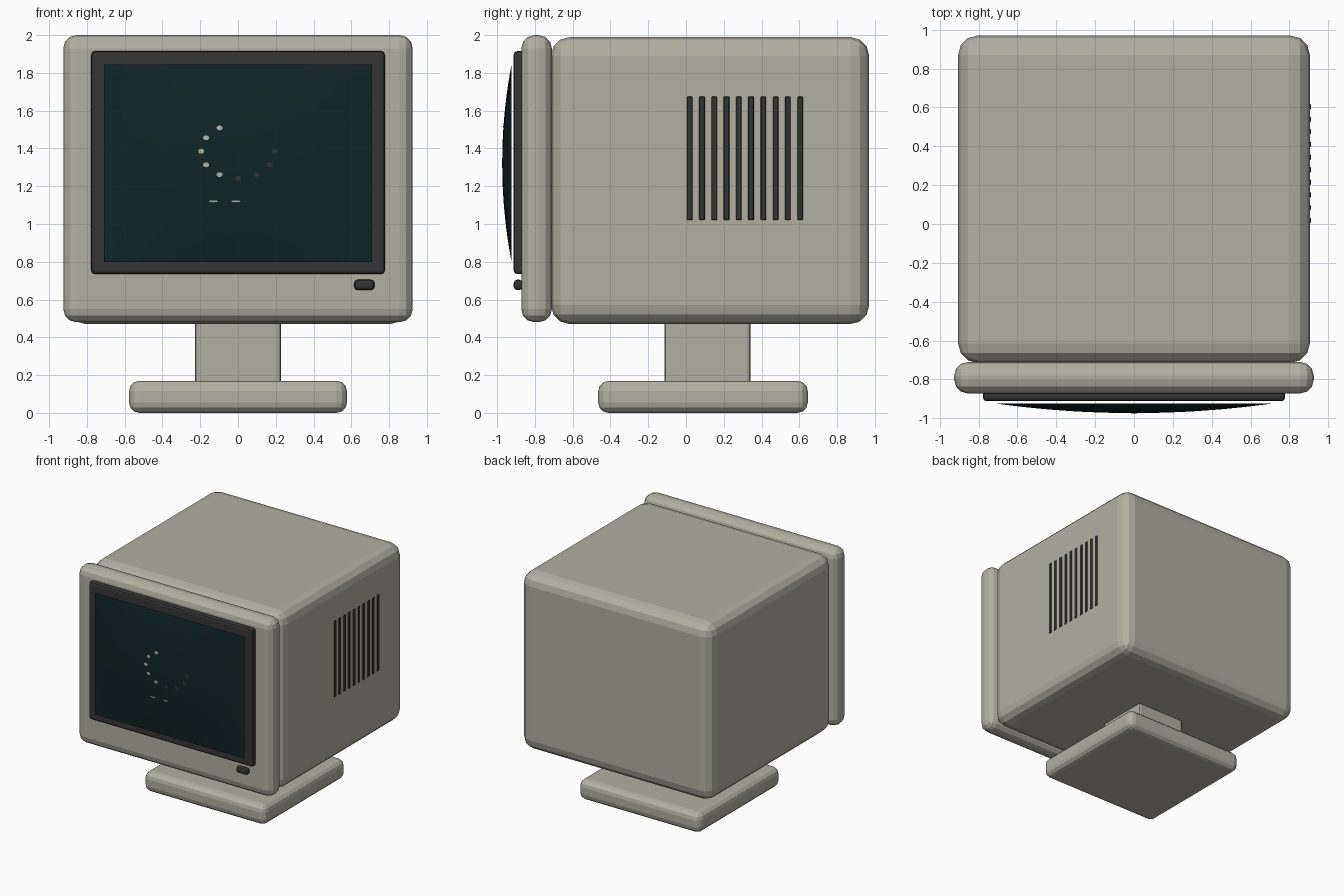
import bpy, bmesh, math

if "Cube" in bpy.data.objects:
    bpy.data.objects.remove(bpy.data.objects["Cube"])

def material(name, rgb):
    m = bpy.data.materials.new(name)
    m.diffuse_color = (*rgb, 1)
    m.use_nodes = True
    m.node_tree.nodes["Principled BSDF"].inputs["Base Color"].default_value = m.diffuse_color
    return m

beige = material("beige plastic", (0.45, 0.432, 0.36))
dark = material("dark grey plastic", (0.036, 0.035, 0.036))
glass = material("dark teal glass", (0.005, 0.018, 0.019))

def finish(name, bm, mat):
    bmesh.ops.recalc_face_normals(bm, faces=bm.faces)
    me = bpy.data.meshes.new(name)
    bm.to_mesh(me)
    bm.free()
    me.materials.append(mat)
    ob = bpy.data.objects.new(name, me)
    bpy.context.collection.objects.link(ob)
    return ob

def box(name, lo, hi, mat, bevel=0.0, segments=3):
    """Bevelled box between two corners."""
    bm = bmesh.new()
    bmesh.ops.create_cube(bm, size=1)
    for v in bm.verts:
        v.co = [(a + b) / 2 + c * (b - a) for a, b, c in zip(lo, hi, v.co)]
    if bevel:
        bmesh.ops.bevel(bm, geom=bm.edges[:], offset=bevel, segments=segments,
                        profile=0.5, affect='EDGES', clamp_overlap=True)
    return finish(name, bm, mat)

# Stand
box("base", (-0.577, -0.465, 0), (0.577, 0.645, 0.17), beige, 0.055)
box("neck", (-0.228, -0.115, 0.12), (0.228, 0.341, 0.55), beige, 0.018, 2)

# Case
box("case", (-0.905, -0.715, 0.47), (0.905, 0.97, 1.99), beige, 0.1)
box("front_frame", (-0.925, -0.872, 0.48), (0.925, -0.71, 2.0), beige, 0.07)
box("screen_surround", (-0.777, -0.912, 0.735), (0.777, -0.82, 1.915), dark, 0.018, 2)
box("power_button", (0.615, -0.912, 0.65), (0.723, -0.865, 0.705), dark, 0.018, 2)

# Vents on the right side only
for i in range(10):
    y = 0.02 + i * 0.0649
    box(f"vent_{i + 1}", (0.88, y - 0.015, 1.02), (0.91, y + 0.015, 1.675), dark, 0.004, 1)

# Bulging screen, a thin sheet just in front of the surround
W, H, CZ = 0.71, 0.522, 1.322

def screen_y(x, z):
    u, v = x / W, (z - CZ) / H
    return -0.924 - 0.049 * (1 - u * u) * (1 - v * v)

bm = bmesh.new()
bmesh.ops.create_grid(bm, x_segments=24, y_segments=24, size=1)
for v in bm.verts:
    x, z = v.co.x * W, CZ + v.co.y * H
    v.co = (x, screen_y(x, z), z)
for f in bm.faces:
    f.smooth = True
screen = finish("screen", bm, glass)
if screen.data.polygons[0].normal.y > 0:
    screen.data.flip_normals()

# Ring of marks on the screen: light on the left, dark elsewhere
def mark(name, x, z, rx, rz, mat):
    bm = bmesh.new()
    bmesh.ops.create_circle(bm, cap_ends=True, segments=10, radius=1)
    for v in bm.verts:
        px, pz = x + v.co.x * rx, z + v.co.y * rz
        v.co = (px, screen_y(px, pz) - 0.002, pz)
    ob = finish(name, bm, mat)
    if ob.data.polygons[0].normal.y > 0:
        ob.data.flip_normals()

for deg in (120, 150, 180, 210, 240, 270, 300, 330, 360):
    a = math.radians(deg)
    mark(f"ring_mark_{deg}", 0.195 * math.cos(a), 1.385 + 0.143 * math.sin(a),
         0.016, 0.013, beige if deg <= 240 else dark)

# Tiny status dashes under the ring
for i, x in enumerate((-0.13, -0.01)):
    mark(f"status_dash_{i + 1}", x, 1.12, 0.025, 0.005, beige)
